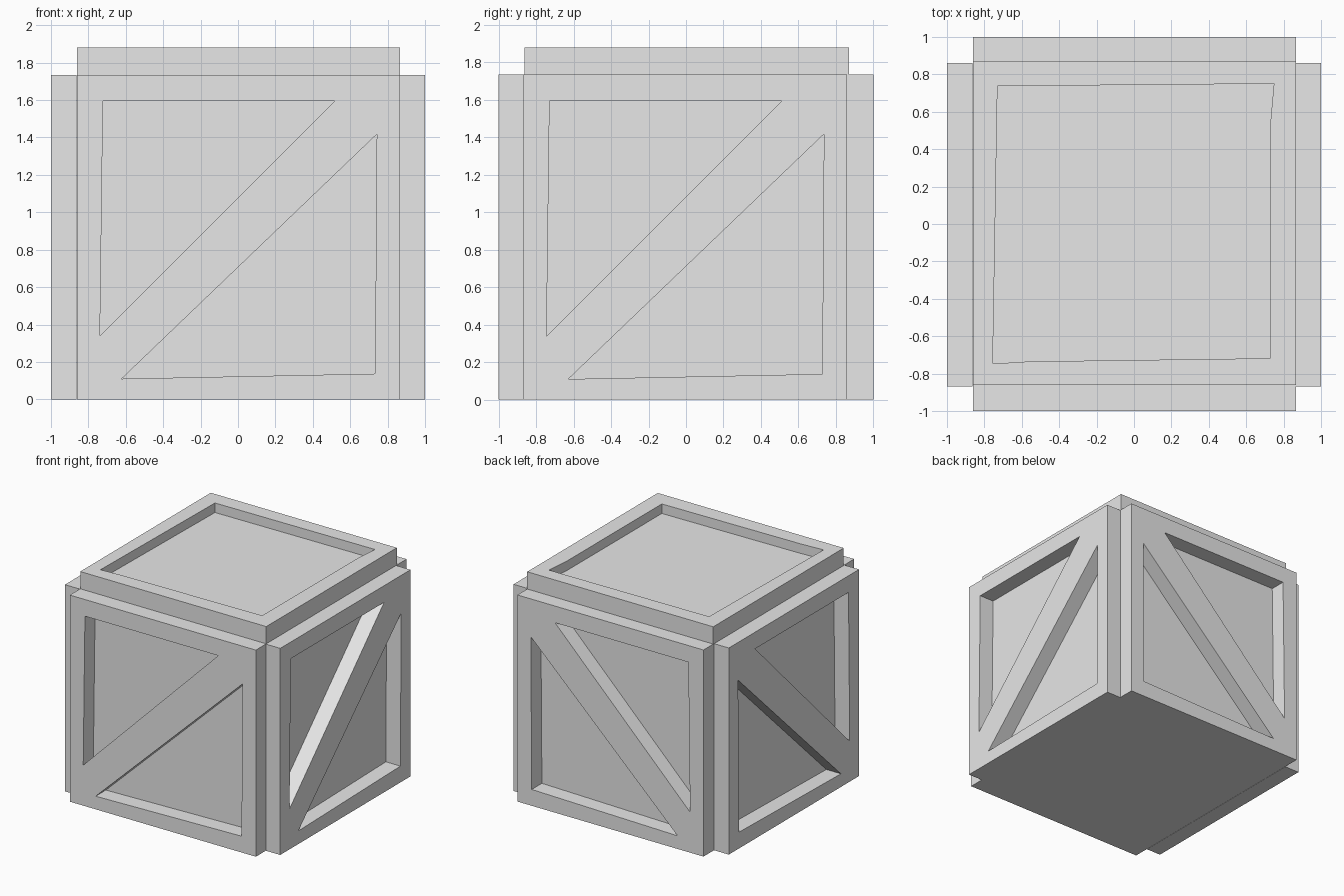
import bpy, bmesh
from mathutils import Vector

if "Cube" in bpy.data.objects:
    bpy.data.objects.remove(bpy.data.objects["Cube"])

grey = bpy.data.materials.new("plain_grey")
grey.diffuse_color = (0.8, 0.8, 0.8, 1)
grey.use_nodes = True
grey.node_tree.nodes["Principled BSDF"].inputs["Base Color"].default_value = grey.diffuse_color


def finish(bm, name):
    bmesh.ops.recalc_face_normals(bm, faces=bm.faces)
    mesh = bpy.data.meshes.new(name)
    bm.to_mesh(mesh)
    bm.free()
    mesh.materials.append(grey)
    obj = bpy.data.objects.new(name, mesh)
    bpy.context.collection.objects.link(obj)
    return obj


def plate(name, loops, place, start, end):
    """Extrude an outline (first loop) with holes (other loops) between two depths."""
    bm = bmesh.new()
    edges = []
    for loop in loops:
        vs = [bm.verts.new(place(a, b, start)) for a, b in loop]
        edges += [bm.edges.new((vs[i - 1], vs[i])) for i in range(len(vs))]
    shift = Vector(place(0, 0, end)) - Vector(place(0, 0, start))
    bmesh.ops.triangle_fill(bm, edges=edges, use_beauty=True,
                            normal=shift.normalized())
    ext = bmesh.ops.extrude_face_region(bm, geom=bm.faces[:], use_keep_orig=True)
    moved = [g for g in ext["geom"] if isinstance(g, bmesh.types.BMVert)]
    bmesh.ops.translate(bm, vec=shift, verts=moved)
    return finish(bm, name)


def rect(a0, a1, b0, b1):
    return [(a0, b0), (a1, b0), (a1, b1), (a0, b1)]


def along_y(a, b, d):
    return (a, d, b)


def along_x(a, b, d):
    return (d, a, b)


def along_z(a, b, d):
    return (a, b, d)


TOP = 1.735   # height of the body and side panels
IN = 0.865    # half width of the body

# Body
plate("crate_body", [rect(-0.862, IN, -IN, IN)], along_z, 0, TOP)

# Side panels: a frame and diagonal brace left by two triangular openings
upper = [(-0.722, 1.595), (0.517, 1.595), (-0.738, 0.34)]
lower = [(0.742, 1.417), (-0.622, 0.11), (0.733, 0.137)]
for name, place, side, slide in (
        ("front_panel", along_y, -1, 0), ("back_panel", along_y, 1, 0),
        ("right_panel", along_x, 1, -0.006), ("left_panel", along_x, -1, -0.006)):
    loops = [[(a + slide, b) for a, b in loop]
             for loop in (rect(-0.862, 0.866, 0, TOP), upper, lower)]
    plate(name, loops, place, side * 0.864, side * 1.0)

# Lid: a rim around a shallow sunken floor
opening = [(-0.73, 0.737), (0.748, 0.75), (0.73, 0.55), (0.727, -0.718),
           (-0.56, -0.735), (-0.755, -0.747)]
plate("lid_rim", [rect(-0.862, 0.866, -0.862, 0.87), opening], along_z, TOP, 1.88)
plate("lid_floor", [opening], along_z, TOP, 1.80)
